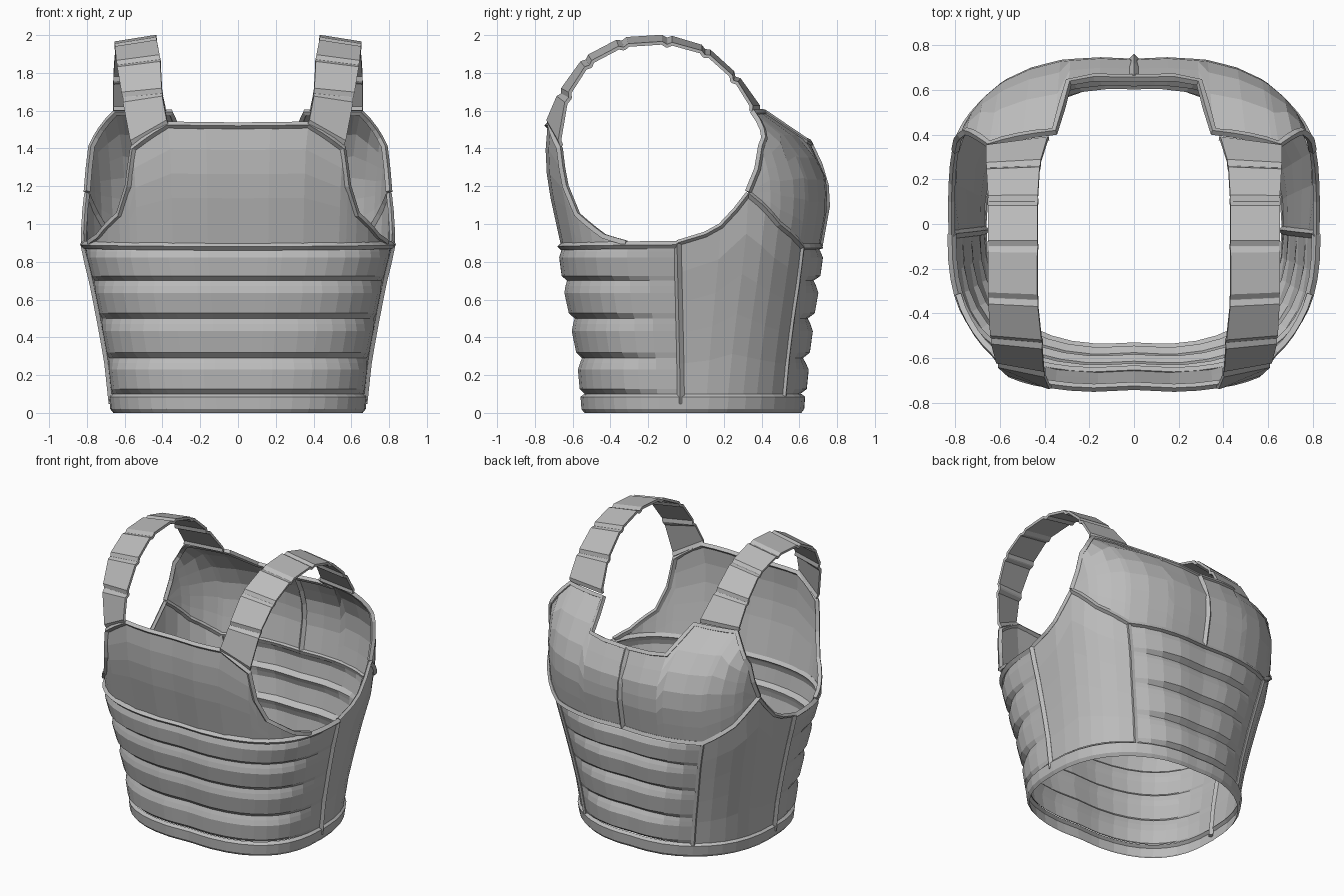
import bpy
from math import sin, cos, radians
from mathutils import Vector

cube = bpy.data.objects.get("Cube")
if cube:
    bpy.data.objects.remove(cube, do_unlink=True)

# One plain grey for the whole garment
grey = bpy.data.materials.new("plain grey")
grey.use_nodes = True
grey.diffuse_color = (0.5, 0.5, 0.5, 1)
grey.node_tree.nodes["Principled BSDF"].inputs["Base Color"].default_value = (0.5, 0.5, 0.5, 1)


def interp(table, value):
    """Piecewise linear lookup in a sorted list of pairs."""
    if value <= table[0][0]:
        return table[0][1]
    for (a, fa), (b, fb) in zip(table, table[1:]):
        if value <= b:
            return fa + (fb - fa) * (value - a) / (b - a)
    return table[-1][1]


# Body form by height: half width, then depth and squareness of the -y and +y sides
HALF_WIDTH = [(0, .66), (.28, .69), (.5, .73), (.7, .77), (.88, .815), (1.2, .83), (1.42, .85), (1.6, .9)]
DEPTH_MINUS = [(0, .545), (.28, .565), (.5, .605), (.7, .645), (.88, .665), (1.2, .735), (1.36, .75), (1.54, .735)]
DEPTH_PLUS = [(0, .62), (.28, .64), (.5, .665), (.7, .695), (.88, .715), (1.1, .755), (1.25, .745), (1.43, .66), (1.6, .41)]
SQUARE_MINUS = [(0, 2.7), (.9, 3)]
SQUARE_PLUS = [(0, 2.2), (.9, 2.85)]


def body(t, z, out=0.0):
    """Point on the body at an angle (-90 to 90 degrees, x positive) and height."""
    c, s = cos(radians(t)), sin(radians(t))
    if c < 1e-5:
        c = 0
    power = 2 / interp(SQUARE_PLUS if s > 0 else SQUARE_MINUS, z)
    depth = interp(DEPTH_PLUS if s > 0 else DEPTH_MINUS, z) + out
    x = (interp(HALF_WIDTH, z) + out) * c ** power
    furrow = .012 * max(0, 1 - x / .2)
    return Vector((x, (depth * abs(s) ** power - furrow) * (1 if s > 0 else -1), z))


def finish(obj, mirrored=True):
    obj.data.materials.append(grey)
    if mirrored:
        mod = obj.modifiers.new("Mirror", 'MIRROR')
        mod.merge_threshold = 0.0005
    return obj


def grid(name, columns):
    """Flat-faced sheet from columns of points."""
    rows = len(columns[0])
    verts = [p for col in columns for p in col]
    faces = [(i * rows + j, (i + 1) * rows + j, (i + 1) * rows + j + 1, i * rows + j + 1)
             for i in range(len(columns) - 1) for j in range(rows - 1)]
    mesh = bpy.data.meshes.new(name)
    mesh.from_pydata(verts, [], faces)
    obj = bpy.data.objects.new(name, mesh)
    bpy.context.collection.objects.link(obj)
    return finish(obj)


def angles(stops, step):
    """All stops plus even steps between them, with extra stops by the centre line."""
    result = {stops[0]}
    for a, b in zip(stops, stops[1:]):
        n = max(1, round(abs(b - a) / step))
        result.update(a + (b - a) * k / n for k in range(1, n + 1))
    result.update(t for t in (-85, 85) if stops[0] < t < stops[-1])
    return sorted(result)


def panel(name, low, high, rows, step=11):
    """Panel between a low and a high edge, both given as (angle, height)."""
    first, last = max(low[0][0], high[0][0]), min(low[-1][0], high[-1][0])
    stops = sorted({t for t, _ in low + high if first <= t <= last})
    columns = []
    for t in angles(stops, step):
        a, b = interp(low, t), interp(high, t)
        columns.append([body(t, a + (b - a) * k / rows) for k in range(rows + 1)])
    return grid(name, columns)


def banded_panel(name, first, last, strength, taper):
    """Lower panel of overlapping bands that flatten towards the side seam."""
    edges = [.1, .29, .5, .7, .88]
    shape = [(0, -.6), (.14, .9), (.68, 1), (.86, .2), (1, -.6)]
    side = first if abs(first) < abs(last) else last
    columns = []
    for t in angles([first, last], 9):
        amount = strength * min(1, abs(t - side) / taper)
        col = []
        for lo, hi in zip(edges, edges[1:]):
            for f, out in (shape[:-1] if hi < edges[-1] else shape):
                col.append(body(t, lo + (hi - lo) * f, out * amount))
        columns.append(col)
    return grid(name, columns)


def trim(name, path, radius=.018, mirrored=True):
    """Raised four-sided piping that follows the body."""
    points = []
    for (t0, z0), (t1, z1) in zip(path, path[1:]):
        n = max(1, round(max(abs(t1 - t0) / 6, abs(z1 - z0) / .1)))
        points += [body(t0 + (t1 - t0) * k / n, z0 + (z1 - z0) * k / n) for k in range(n)]
    points.append(body(*path[-1]))
    curve = bpy.data.curves.new(name, 'CURVE')
    curve.dimensions = '3D'
    curve.bevel_depth = radius
    curve.bevel_resolution = 0
    curve.use_fill_caps = True
    spline = curve.splines.new('POLY')
    spline.points.add(len(points) - 1)
    for sp, p in zip(spline.points, points):
        sp.co = (*p, 1)
    temp = bpy.data.objects.new(name, curve)
    bpy.context.collection.objects.link(temp)
    mesh = bpy.data.meshes.new_from_object(temp.evaluated_get(bpy.context.evaluated_depsgraph_get()))
    bpy.data.objects.remove(temp)
    for poly in mesh.polygons:
        poly.use_smooth = False
    mesh.materials.clear()
    obj = bpy.data.objects.new(name, mesh)
    bpy.context.collection.objects.link(obj)
    return finish(obj, mirrored)


# Edges shared by panels and piping, as (angle, height)
WAIST = .88
minus_top = [(-90, 1.52), (-74, 1.525), (-58, 1.4), (-54, 1.2), (-48, 1.05), (-31, .935), (-19, .9)]
plus_low = [(18, 1.16), (34, 1.0), (54, WAIST), (90, WAIST)]
plus_top = [(18, 1.17), (28.5, 1.41), (51, 1.59), (74.5, 1.59), (77.5, 1.44), (90, 1.42)]
side_top = [(-1, .9), (8, .99), (18, 1.16), (34, 1.0), (54, WAIST)]

# Panels
panel("upper_panel", [(-90, WAIST), (-19, WAIST)], minus_top, 5)
panel("chest_panel", plus_low, plus_top, 6, 9)
panel("side_panel", [(-1, .1), (54, .1)], side_top, 5, 10)
banded_panel("lower_bands_minus", -90, -1, .017, 30)
banded_panel("lower_bands_plus", 54, 90, .022, 24)

# Hem around the bottom
hem_shape = [(0, 0), (.02, .014), (.085, .014), (.1, -.006)]
grid("hem", [[body(t, z, out) for z, out in hem_shape] for t in angles([-90, 90], 9)])

# Piping along seams and openings
trim("waist_piping", [(-90, WAIST), (-1, .89)], .02)
trim("upper_panel_piping", minus_top)
trim("armhole_piping", side_top[:3], .015)
trim("chest_lower_piping", plus_low)
trim("chest_top_piping", plus_top)
trim("side_seam", [(-1, .05), (-1, .9)], .02)
trim("chest_side_seam", [(54, .09), (54, WAIST)], .016)
trim("chest_centre_seam", [(90, WAIST), (90, 1.42)], .02, False)

# Shoulder straps: inner and outer point at each joint
joints = [((.37, -.73, 1.53), (.56, -.665, 1.41)), ((.40, -.66, 1.69), (.61, -.62, 1.67)),
          ((.41, -.53, 1.87), (.64, -.51, 1.84)), ((.43, -.34, 1.97), (.65, -.33, 1.935)),
          ((.43, -.10, 1.985), (.65, -.10, 1.95)), ((.43, .10, 1.925), (.65, .10, 1.895)),
          ((.42, .26, 1.78), (.66, .25, 1.76)), ((.38, .39, 1.60), (.66, .35, 1.60))]
joints = [(Vector(a), Vector(b)) for a, b in joints]
strip = []
for (a0, b0), (a1, b1) in zip(joints, joints[1:]):
    normal = (b0 - a0 + b1 - a1).cross(a1 - a0 + b1 - b0).normalized()
    for f, out in ((.02, -.006), (.12, .01), (.88, .01), (.98, -.006)):
        strip.append([a0.lerp(a1, f) + normal * out, b0.lerp(b1, f) + normal * out])
strap = grid("shoulder_strap", strip)
thick = strap.modifiers.new("Thickness", 'SOLIDIFY')
thick.thickness = .018
thick.offset = 0
